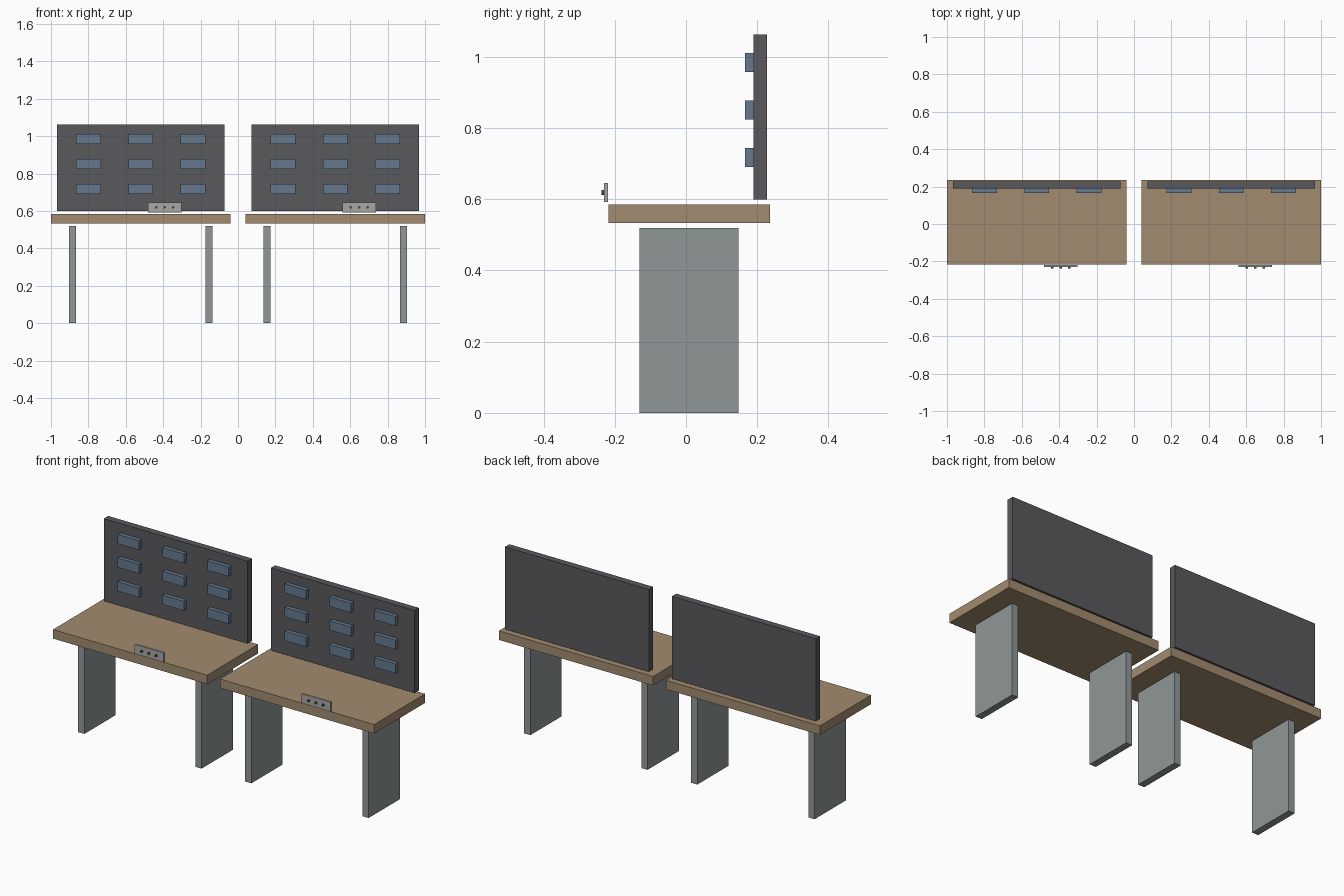
import bpy, math

if "Cube" in bpy.data.objects:
    bpy.data.objects.remove(bpy.data.objects["Cube"])


def material(name, rgb):
    m = bpy.data.materials.new(name)
    m.diffuse_color = (*rgb, 1)
    m.use_nodes = True
    m.node_tree.nodes["Principled BSDF"].inputs["Base Color"].default_value = m.diffuse_color
    return m


WOOD = material("wood", (0.36, 0.26, 0.16))
PANEL = material("dark_panel", (0.10, 0.10, 0.11))
BLUE = material("blue_bin", (0.13, 0.19, 0.27))
METAL = material("leg_metal", (0.28, 0.31, 0.31))
PLATE = material("plate_grey", (0.40, 0.39, 0.36))
DARK = material("socket_dark", (0.06, 0.06, 0.06))


def box(name, x, y, z, mat):
    """Box from (min, max) ranges on each axis."""
    centre = [(a + b) / 2 for a, b in (x, y, z)]
    bpy.ops.mesh.primitive_cube_add(size=1, location=centre)
    ob = bpy.context.object
    ob.name = name
    ob.scale = [b - a for a, b in (x, y, z)]
    bpy.ops.object.transform_apply(location=False, rotation=False, scale=True)
    ob.data.materials.append(mat)
    return ob


def around(c, width):
    return (c - width / 2, c + width / 2)


def workbench(cx, side):
    # top and two slab legs
    box(f"{side}_tabletop", around(cx, 0.96), (-0.217, 0.236), (0.534, 0.585), WOOD)
    for n, dx in (("left", -0.365), ("right", 0.365)):
        box(f"{side}_{n}_leg", around(cx + dx, 0.039), (-0.13, 0.148), (0, 0.519), METAL)

    # back panel with a grid of small bins
    box(f"{side}_back_panel", around(cx, 0.896), (0.189, 0.228), (0.599, 1.063), PANEL)
    for r, z in enumerate((0.717, 0.851, 0.984)):
        for c in range(3):
            box(f"{side}_bin_{r}_{c}", around(cx + (c - 1) * 0.279, 0.133),
                (0.166, 0.189), around(z, 0.053), BLUE)

    # outlet plate floating at the front edge, with three sockets
    px, pz = cx + 0.128, 0.619
    box(f"{side}_outlet_plate", around(px, 0.18), (-0.231, -0.219), around(pz, 0.053), PLATE)
    for i in range(3):
        bpy.ops.mesh.primitive_cylinder_add(
            vertices=16, radius=0.007, depth=0.010,
            location=(px + (i - 1) * 0.045, -0.232, pz), rotation=(math.pi / 2, 0, 0))
        ob = bpy.context.object
        ob.name = f"{side}_socket_{i}"
        ob.data.materials.append(DARK)
        bpy.ops.object.shade_smooth_by_angle()


workbench(-0.52, "left")
workbench(0.52, "right")
